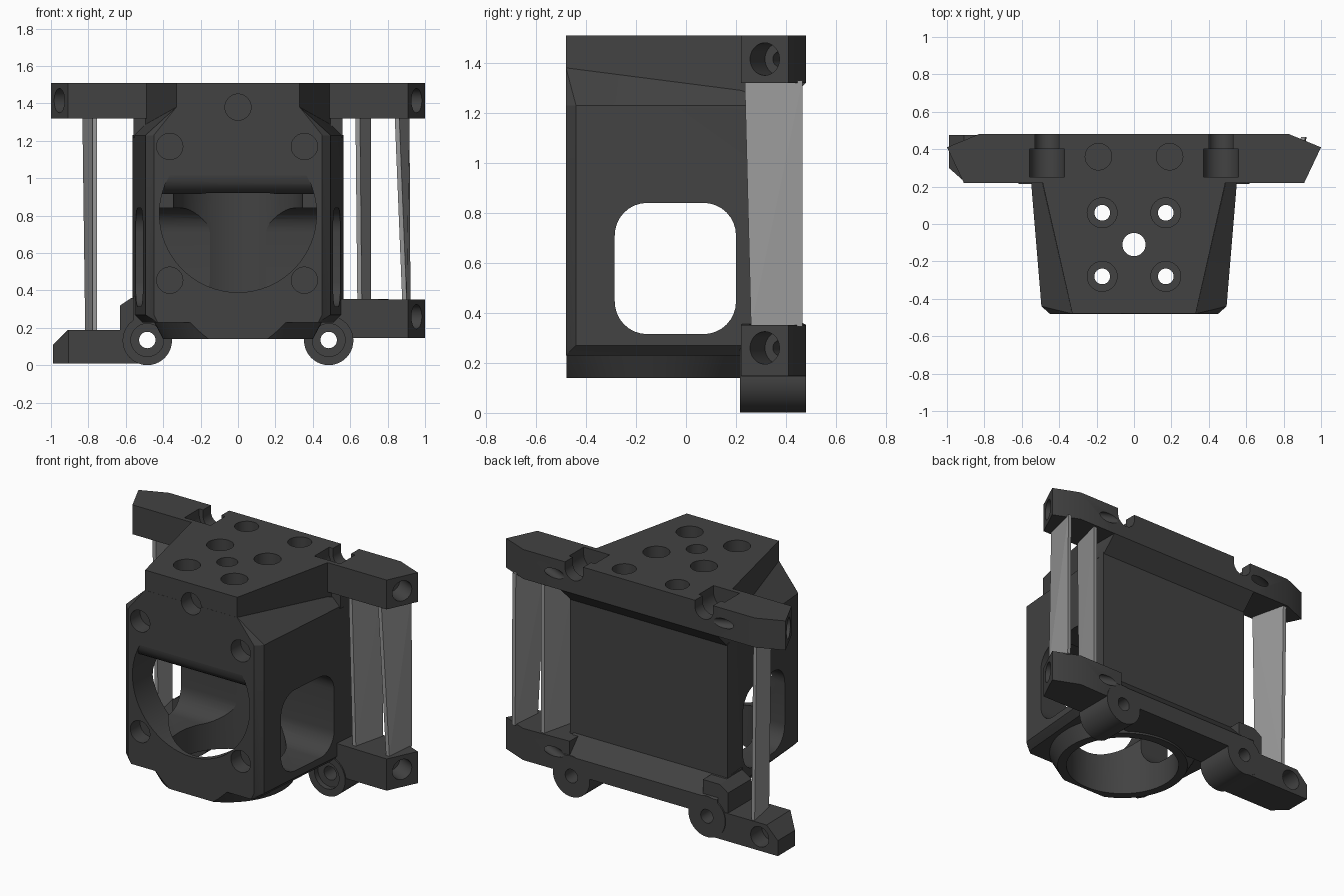
import bpy, bmesh, math
from mathutils import Vector

if "Cube" in bpy.data.objects:
    bpy.data.objects.remove(bpy.data.objects["Cube"])


def material(name, value):
    m = bpy.data.materials.new(name)
    m.diffuse_color = (value, value, value, 1)
    m.use_nodes = True
    m.node_tree.nodes["Principled BSDF"].inputs["Base Color"].default_value = m.diffuse_color
    return m


DARK = material("dark grey plastic", 0.055)
LIGHT = material("light grey strut", 0.32)


def from_bmesh(name, bm, mat=DARK):
    bmesh.ops.recalc_face_normals(bm, faces=bm.faces)
    me = bpy.data.meshes.new(name)
    bm.to_mesh(me)
    bm.free()
    me.materials.append(mat)
    ob = bpy.data.objects.new(name, me)
    bpy.context.collection.objects.link(ob)
    return ob


def hull(name, pts, mat=DARK):
    bm = bmesh.new()
    for p in pts:
        bm.verts.new(p)
    r = bmesh.ops.convex_hull(bm, input=bm.verts)
    bmesh.ops.delete(bm, geom=list({v for v in r["geom_interior"] if isinstance(v, bmesh.types.BMVert)}), context='VERTS')
    bmesh.ops.dissolve_limit(bm, angle_limit=0.01, verts=bm.verts, edges=bm.edges)
    return from_bmesh(name, bm, mat)


def extrude(name, pts, direction):
    bm = bmesh.new()
    f = bm.faces.new([bm.verts.new(p) for p in pts])
    r = bmesh.ops.extrude_face_region(bm, geom=[f])
    bmesh.ops.translate(bm, vec=direction, verts=[v for v in r["geom"] if isinstance(v, bmesh.types.BMVert)])
    return from_bmesh(name, bm)


def rod(name, a, b, r1, r2=None, seg=40):
    a, b = Vector(a), Vector(b)
    bm = bmesh.new()
    bmesh.ops.create_cone(bm, cap_ends=True, segments=seg, radius1=r1,
                          radius2=r1 if r2 is None else r2, depth=(b - a).length)
    bm.transform((b - a).to_track_quat('Z', 'Y').to_matrix().to_4x4())
    bmesh.ops.translate(bm, vec=(a + b) / 2, verts=bm.verts)
    return from_bmesh(name, bm)


def box(name, lo, hi):
    return hull(name, [(x, y, z) for x in (lo[0], hi[0]) for y in (lo[1], hi[1]) for z in (lo[2], hi[2])])


def combine(ob, other, op):
    m = ob.modifiers.new(op, 'BOOLEAN')
    m.operation, m.solver, m.object = op, 'EXACT', other
    bpy.context.view_layer.objects.active = ob
    bpy.ops.object.modifier_apply(modifier=m.name)
    bpy.data.objects.remove(other, do_unlink=True)


def add(other):
    combine(frame, other, 'UNION')


def cut(other):
    combine(frame, other, 'DIFFERENCE')


# main housing: tapered block with chamfered front edges, underside and sloped shoulders
plan = [(0.45, -0.48), (0.495, -0.44), (0.563, 0.38)]
low = [(0.43, -0.48), (0.455, -0.44), (0.523, 0.38)]
pts = []
for s in (-1, 1):
    pts += [(s * x, y, z) for x, y in plan for z in (0.27, 1.23)]
    pts += [(s * x, y, 0.23) for x, y in low]
    pts += [(s * 0.33, -0.48, 1.38), (s * 0.49, 0.22, 1.29)]
frame = hull("housing", pts)
add(hull("top_wedge", [(s * x, y, z) for s in (-1, 1) for x, y in ((0.33, -0.479), (0.495, 0.25))
                       for z in (1.1, 1.51)]))

# top crossbar with angled ends and a sloped rear gusset
ends = [(0.91, 0.22), (1.0, 0.41), (0.83, 0.48)]
add(hull("top_bar", [(s * x, y, z) for s in (-1, 1) for x, y in ends for z in (1.32, 1.51)]))
gusset = [(0.25, 1.22), (0.37, 1.21), (0.48, 1.32), (0.48, 1.4), (0.25, 1.4)]
add(extrude("top_gusset", [(-0.56, y, z) for y, z in gusset], (1.12, 0, 0)))

# lower crossbar, arms and pivot bosses
rail = [(0.22, 0.15), (0.48, 0.15), (0.48, 0.26), (0.375, 0.37), (0.22, 0.37)]
add(extrude("bottom_rail", [(-0.56, y, z) for y, z in rail], (1.1, 0, 0)))
add(hull("left_bracket", [(x, y, z) for y in (0.23, 0.47)
                          for x, z in ((-0.63, 0.12), (-0.63, 0.32), (-0.57, 0.36), (-0.45, 0.36), (-0.45, 0.12))]))
add(hull("right_arm", [(0.5, y, z) for y in (0.225, 0.475) for z in (0.145, 0.355)]
         + [(x, y, z) for x, y in ends for z in (0.147, 0.352)]))
add(hull("left_arm", [(x, y, z) for x, y, t in ((-0.48, 0.225, 0.19), (-0.48, 0.475, 0.19), (-0.905, 0.225, 0.19),
                                                (-0.91, 0.475, 0.19), (-0.99, 0.3, 0.11), (-0.99, 0.475, 0.11))
                      for z in (0.01, t)]))
for s in (-1, 1):
    add(rod("pivot_boss", (s * 0.485, 0.215, 0.133), (s * 0.485, 0.48, 0.133), 0.132))

# tapered outlet ring under the housing, trimmed flush with the front
ring = rod("outlet_ring", (0, -0.11, 0.14), (0, -0.11, 0.26), 0.4, 0.465, 64)
combine(ring, box("trim", (-1, -1, 0), (1, -0.478, 1)), 'DIFFERENCE')
add(ring)

# vertical outlet bore
cut(rod("outlet_bore", (0, -0.11, 0), (0, -0.11, 0.92), 0.345, seg=64))
# round front inlet whose roof is rolled inward
roof = [(-0.6, 0.3), (0.1, 0.3), (0.1, 0.915), (-0.38, 0.915)]
roof += [(-0.38 - 0.1 * math.sin(a), 1.015 - 0.1 * math.cos(a)) for a in (0.26, 0.52, 0.79, 1.05, 1.31, 1.57)]
roof += [(-0.6, 1.015)]
inlet = rod("inlet_bore", (0, -0.6, 0.81), (0, -0.1, 0.81), 0.42, seg=64)
combine(inlet, extrude("inlet_roof", [(-0.6, y, z) for y, z in roof], (1.2, 0, 0)), 'INTERSECT')
cut(inlet)
# rounded side windows
win = []
for i, (cy, cz) in enumerate(((0.07, 0.71), (-0.155, 0.71), (-0.155, 0.445), (0.07, 0.445))):
    for k in range(9):
        a = math.pi / 2 * (i + k / 8)
        win.append((-0.8, cy + 0.13 * math.cos(a), cz + 0.13 * math.sin(a)))
cut(extrude("side_window", win, (1.6, 0, 0)))

# top face holes
cut(rod("centre_hole", (0, -0.11, 0.8), (0, -0.11, 1.6), 0.062))
for s in (-1, 1):
    for y in (0.06, -0.28):
        cut(rod("screw_hole", (s * 0.17, y, 0.8), (s * 0.17, y, 1.6), 0.042))
        cut(rod("screw_recess", (s * 0.17, y, 1.42), (s * 0.17, y, 1.6), 0.08))
    cut(rod("rear_socket", (s * 0.19, 0.36, 1.4), (s * 0.19, 0.36, 1.6), 0.071))
# front face sockets
for x, z in ((0, 1.38), (-0.365, 1.17), (0.355, 1.17), (-0.365, 0.455), (0.355, 0.455)):
    cut(rod("front_socket", (x, -0.6, z), (x, -0.38, z), 0.07))

for s in (-1, 1):
    # open-topped grooves in the top bar
    for r, y0, y1 in ((0.065, 0.38, 0.6), (0.093, 0.25, 0.4)):
        cut(rod("groove_round", (s * 0.465, y0, 1.47), (s * 0.465, y1, 1.47), r))
        cut(box("groove_slot", (s * 0.465 - r, y0, 1.47), (s * 0.465 + r, y1, 1.6)))
    # pivot holes with front recess
    cut(rod("pivot_hole", (s * 0.485, 0.1, 0.135), (s * 0.485, 0.6, 0.135), 0.044))
    cut(rod("pivot_recess", (s * 0.485, 0.1, 0.135), (s * 0.485, 0.25, 0.135), 0.088))


# angled bores in the bar ends
def end_bore(s, z):
    c, d = Vector((s * 0.955, 0.315, z)), Vector((s * 0.905, -0.426, 0))
    cut(rod("end_bore", c + d * 0.1, c - d * 0.14, 0.065))
    cut(rod("end_through", c, c - d * 0.6, 0.03))


end_bore(-1, 1.415)
end_bore(1, 1.415)
end_bore(1, 0.26)
cut(rod("left_arm_bore", (-0.86, 0.36, 0.1), (-0.86, 0.6, 0.1), 0.065))

# smooth round surfaces, keep edges sharp
frame.name = "housing_frame"
bpy.ops.object.select_all(action='DESELECT')
frame.select_set(True)
bpy.context.view_layer.objects.active = frame
bpy.ops.object.shade_smooth_by_angle(angle=math.radians(25))


# thin slanted struts between the bars: front x and rear x at the bottom and top
def strut(name, bottom, top, z0):
    pts = []
    for (xf, xb), yf, z in ((bottom, 0.26, z0), (top, 0.235, 1.33)):
        for x, y in ((xf, yf), (xb, 0.465)):
            pts += [(x - 0.012, y, z), (x + 0.012, y, z)]
    hull(name, pts, LIGHT)


strut("left_strut", (-0.765, -0.805), (-0.765, -0.82), 0.18)
strut("right_inner_strut", (0.65, 0.70), (0.64, 0.70), 0.345)
strut("right_outer_strut", (0.89, 0.91), (0.85, 0.905), 0.345)
